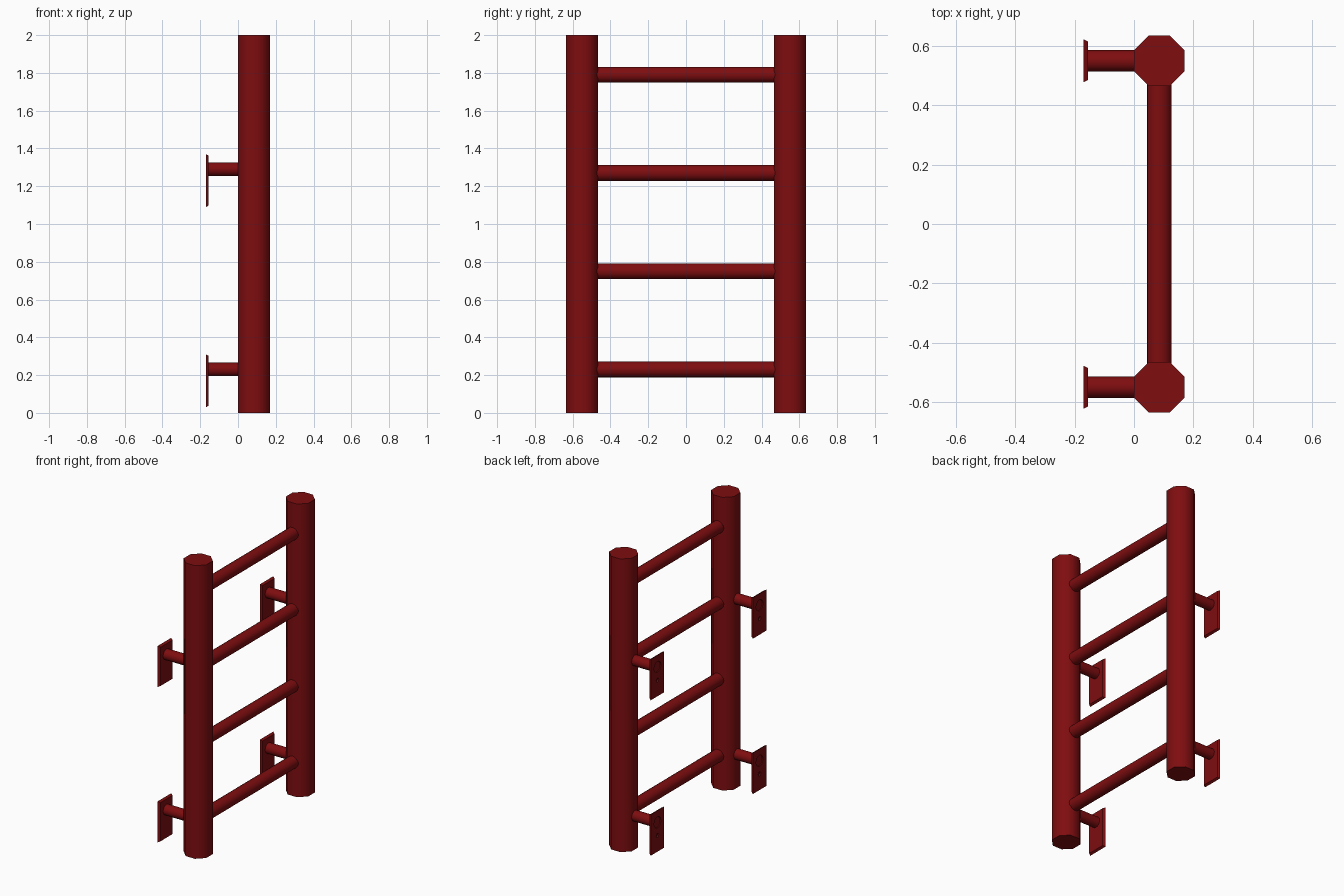
import bpy, bmesh, math
from mathutils import Matrix, Vector

if "Cube" in bpy.data.objects:
    bpy.data.objects.remove(bpy.data.objects["Cube"])

red = bpy.data.materials.new("dark_red")
red.diffuse_color = (0.21, 0.004, 0.005, 1)
red.use_nodes = True
red.node_tree.nodes["Principled BSDF"].inputs["Base Color"].default_value = red.diffuse_color


def cylinder(name, start, end, radius, sides, turn=0.0, smooth=True):
    """Capped cylinder running between two points."""
    a, b = Vector(start), Vector(end)
    d = b - a
    bm = bmesh.new()
    rot = Vector((0, 0, 1)).rotation_difference(d).to_matrix().to_4x4()
    bmesh.ops.create_cone(
        bm, cap_ends=True, segments=sides, radius1=radius, radius2=radius,
        depth=d.length,
        matrix=Matrix.Translation((a + b) / 2) @ rot @ Matrix.Rotation(turn, 4, 'Z'))
    return finish(name, bm, smooth)


def finish(name, bm, smooth):
    me = bpy.data.meshes.new(name)
    bmesh.ops.recalc_face_normals(bm, faces=bm.faces[:])
    bm.to_mesh(me)
    bm.free()
    ob = bpy.data.objects.new(name, me)
    bpy.context.collection.objects.link(ob)
    me.materials.append(red)
    if smooth:
        bpy.ops.object.select_all(action='DESELECT')
        ob.select_set(True)
        bpy.context.view_layer.objects.active = ob
        bpy.ops.object.shade_smooth_by_angle(angle=math.radians(60))
    return ob


def wall_plate(name, y, z):
    """Plate with chamfered front rim, wide side against the wall."""
    bm = bmesh.new()
    bmesh.ops.create_cube(bm, size=1)
    for v in bm.verts:
        front = v.co.x > 0
        inset = 0.008 if front else 0.0
        v.co = (-0.155 if front else -0.17,
                y + math.copysign(0.0725 - inset, v.co.y),
                z + math.copysign(0.14 - inset, v.co.z))
    return finish(name, bm, False)


def cut(ob, cutter):
    mod = ob.modifiers.new("hole", 'BOOLEAN')
    mod.operation = 'DIFFERENCE'
    mod.solver = 'EXACT'
    mod.object = cutter
    cutter.hide_render = True
    cutter.hide_set(True)


RAIL_X, RAIL_Y = 0.085, 0.55
for side, s in (("left", -1), ("right", 1)):
    y = s * RAIL_Y
    # octagonal upright, flats facing the axes
    cylinder(f"{side}_rail", (RAIL_X, y, 0), (RAIL_X, y, 2),
             0.085 / math.cos(math.pi / 8), 8, math.pi / 8)
    # wall brackets: stub tube, plate with tube socket and screw recess
    for level, z in (("lower", 0.23), ("upper", 1.29)):
        tag = f"{side}_{level}"
        cylinder(f"{tag}_bracket_tube", (-0.165, y, z), (0.01, y, z), 0.036, 16)
        plate = wall_plate(f"{tag}_wall_plate", y, z - 0.06)
        cut(plate, cylinder(f"{tag}_socket_cutter", (-0.18, y, z),
                            (-0.16, y, z), 0.037, 16, smooth=False))
        cut(plate, cylinder(f"{tag}_screw_cutter", (-0.18, y, z - 0.09),
                            (-0.16, y, z - 0.09), 0.014, 12, smooth=False))

# rungs between the rails
for i in range(4):
    z = 0.23 + 0.52 * i
    cylinder(f"rung_{i + 1}", (RAIL_X, -0.47, z), (RAIL_X, 0.47, z), 0.042, 16)
